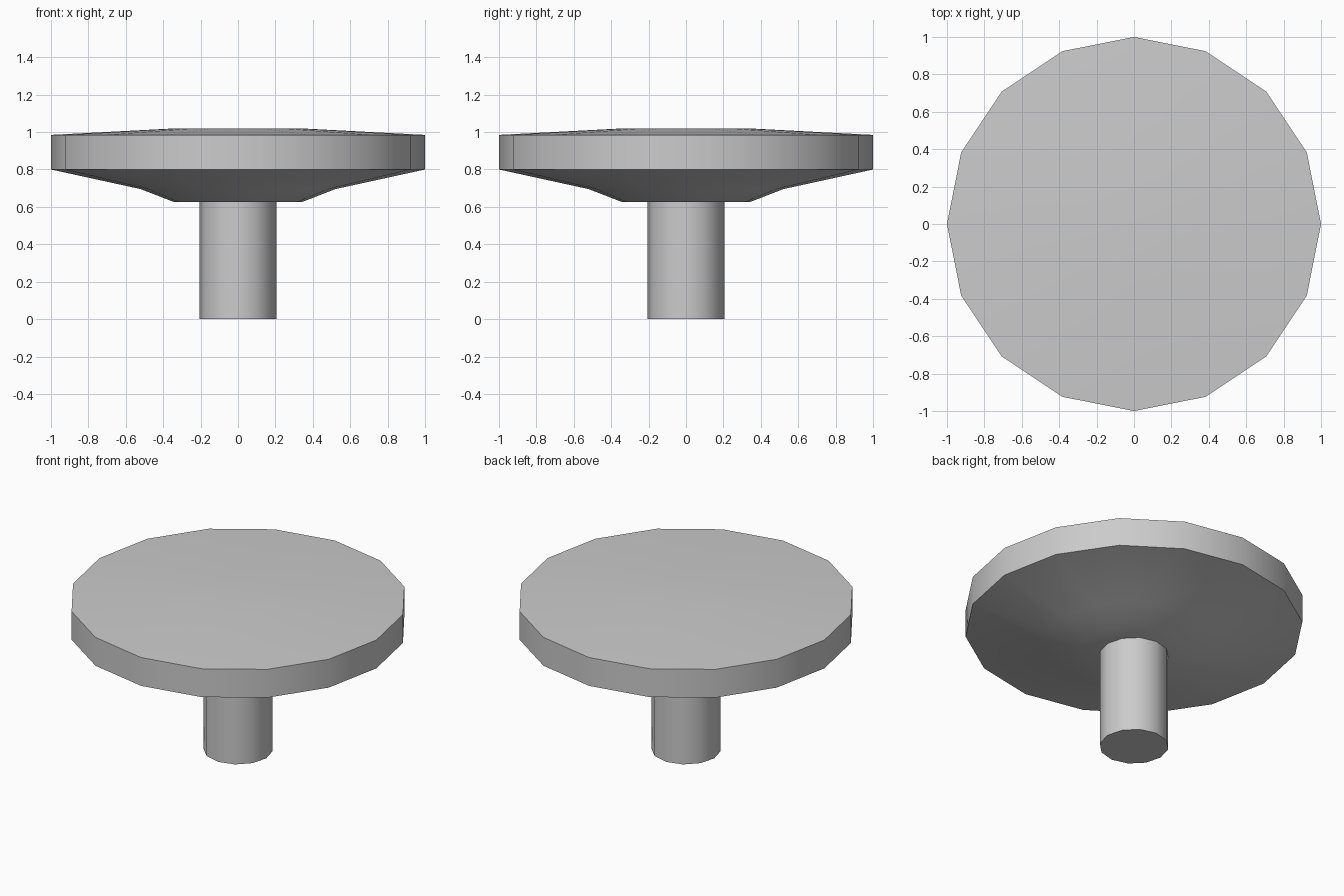
import bpy, bmesh, math

if "Cube" in bpy.data.objects:
    bpy.data.objects.remove(bpy.data.objects["Cube"])

grey = bpy.data.materials.new("light_grey")
grey.diffuse_color = (0.6, 0.6, 0.6, 1)
grey.use_nodes = True
grey.node_tree.nodes["Principled BSDF"].inputs["Base Color"].default_value = grey.diffuse_color


def lathe(name, profile, sides):
    """Closed solid of revolution from (radius, height) points, bottom to top."""
    bm = bmesh.new()
    rings = []
    for r, z in profile:
        angles = [2 * math.pi * i / sides for i in range(sides)]
        rings.append([bm.verts.new((r * math.cos(a), r * math.sin(a), z)) for a in angles])
    for low, high in zip(rings, rings[1:]):
        for i in range(sides):
            j = (i + 1) % sides
            bm.faces.new((low[i], low[j], high[j], high[i]))
    bm.faces.new(rings[0][::-1])
    bm.faces.new(rings[-1])
    mesh = bpy.data.meshes.new(name)
    bm.to_mesh(mesh)
    bm.free()
    mesh.materials.append(grey)
    obj = bpy.data.objects.new(name, mesh)
    bpy.context.collection.objects.link(obj)
    bpy.ops.object.select_all(action='DESELECT')
    obj.select_set(True)
    bpy.context.view_layer.objects.active = obj
    bpy.ops.object.shade_smooth_by_angle(angle=math.radians(31))
    return obj


# Round stem, twelve sides
lathe("stem", [(0.205, 0), (0.205, 0.63)], 12)

# Wide cap: tapered underside, straight rim, very slightly domed top
lathe("cap", [(0.345, 0.627), (0.52, 0.695), (1, 0.8),
              (1, 0.985), (0.33, 1.02)], 16)
